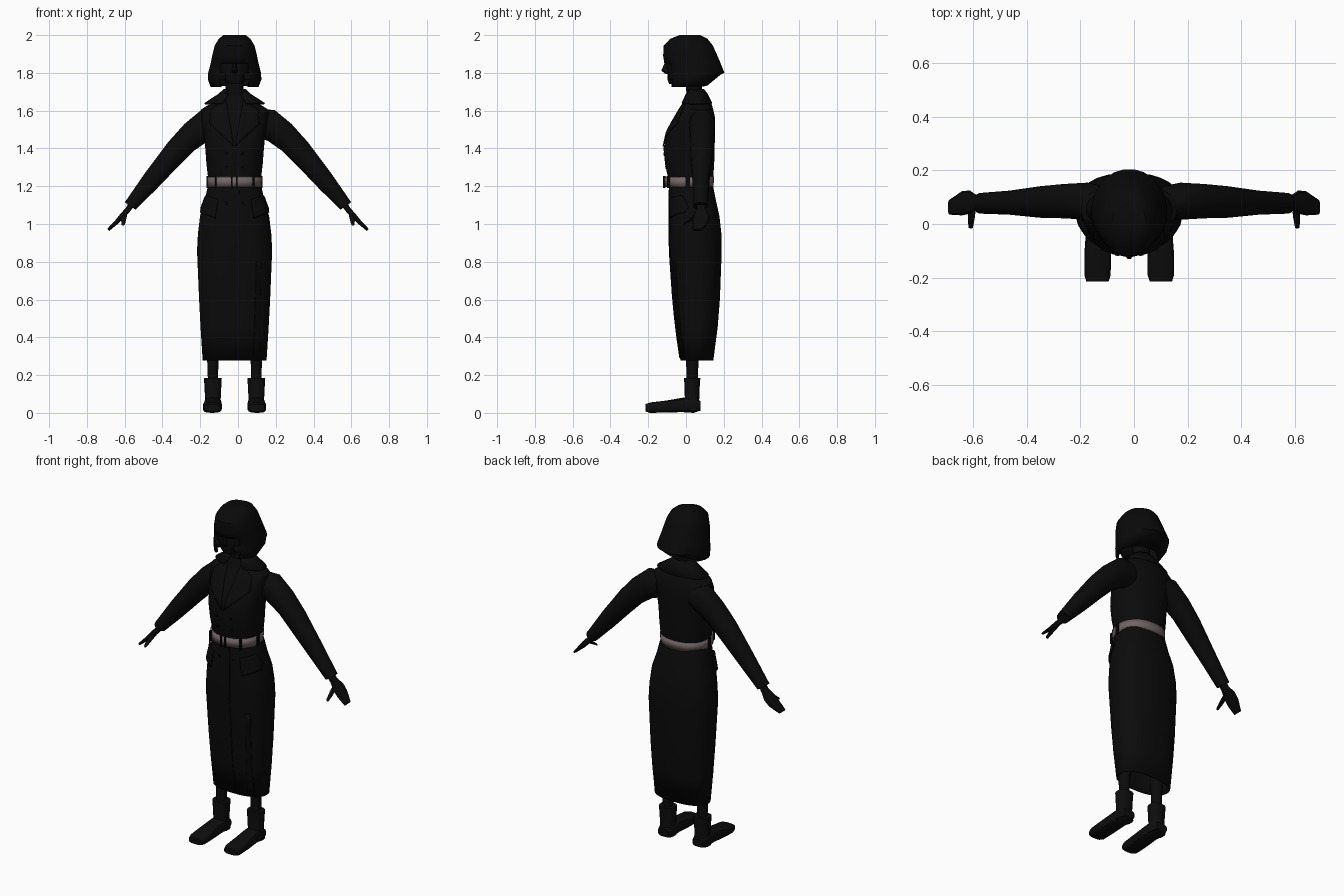
import bpy, bmesh, math
from mathutils import Vector
from mathutils.bvhtree import BVHTree

cube = bpy.data.objects.get("Cube")
if cube:
    bpy.data.objects.remove(cube)

CX = -0.018  # body centre line


def material(name, rgb):
    m = bpy.data.materials.new(name)
    m.use_nodes = True
    m.diffuse_color = (*rgb, 1)
    bsdf = m.node_tree.nodes["Principled BSDF"]
    bsdf.inputs["Base Color"].default_value = (*rgb, 1)
    bsdf.inputs["Roughness"].default_value = 0.9
    return m


COAT = material("coat_black", (0.0032, 0.0032, 0.0032))
HAIR = material("hair_black", (0.0028, 0.0028, 0.0028))
SKIN = material("dark_skin", (0.0036, 0.0034, 0.0034))
BOOT = material("boot_black", (0.004, 0.004, 0.004))
TRIM = material("trim_black", (0.002, 0.002, 0.002))
BELT = material("belt_taupe", (0.17, 0.13, 0.13))


def finish(name, bm, mat, thick=0, angle=35):
    """Turn a bmesh into a shaded object, optionally thickened."""
    mesh = bpy.data.meshes.new(name)
    bm.to_mesh(mesh)
    bm.free()
    mesh.materials.append(mat)
    ob = bpy.data.objects.new(name, mesh)
    bpy.context.collection.objects.link(ob)
    bpy.ops.object.select_all(action="DESELECT")
    ob.select_set(True)
    bpy.context.view_layer.objects.active = ob
    bpy.ops.object.shade_smooth_by_angle(angle=math.radians(angle))
    if thick:
        mod = ob.modifiers.new("thickness", "SOLIDIFY")
        mod.thickness = thick
        mod.offset = -1
    return ob


def loft(rings, n=20, p=2.0, caps=(True, True)):
    """Skin superellipse rings, each given as centre and two half axes."""
    bm = bmesh.new()
    loops = []
    for c, u, v in rings:
        loop = []
        for i in range(n):
            a = 2 * math.pi * (i + 0.5) / n
            k = [math.copysign(abs(t) ** (2 / p), t) for t in (math.cos(a), math.sin(a))]
            loop.append(bm.verts.new(c + u * k[0] + v * k[1]))
        loops.append(loop)
    for a, b in zip(loops, loops[1:]):
        for i in range(n):
            j = (i + 1) % n
            bm.faces.new((a[i], a[j], b[j], b[i]))
    for cap, loop in zip(caps, (loops[0], loops[-1])):
        if cap:
            bm.faces.new(loop)
    bmesh.ops.recalc_face_normals(bm, faces=bm.faces)
    return bm


def level(rows, cx=CX):
    """Horizontal rings from rows of height, front, back, half width."""
    return [(Vector((cx, (f + b) / 2, z)), Vector((w, 0, 0)), Vector((0, (b - f) / 2, 0)))
            for z, f, b, w in rows]


def limb(rows, s):
    """Rings from rows of upper x, z, lower x, z, front, back; s picks the side."""
    out = []
    for x1, z1, x2, z2, f, b in rows:
        top, low = Vector((s * x1, 0, z1)), Vector((s * x2, 0, z2))
        mid = (top + low) / 2
        mid.y = (f + b) / 2
        out.append((mid, (top - low) / 2, Vector((0, (b - f) / 2, 0))))
    return out


def surface(ob):
    return BVHTree.FromPolygons([v.co for v in ob.data.vertices],
                                [p.vertices[:] for p in ob.data.polygons])


def patch(name, tree, quad, mat, lift=0.007, s=1, n=8):
    """Plate laid on the front of a surface; corners are x, z pairs."""
    bm = bmesh.new()
    a, b, c, d = [Vector((q[0], 0, q[1])) for q in quad]
    grid = []
    for i in range(n + 1):
        row = []
        for j in range(n + 1):
            q = a.lerp(b, i / n).lerp(d.lerp(c, i / n), j / n)
            o = Vector((CX + s * q.x, -1, q.z))
            hit, nor = tree.ray_cast(o, Vector((0, 1, 0)))[:2]
            if hit is None:
                hit, nor = tree.find_nearest(Vector((o.x, 0, o.z)))[:2]
            row.append(bm.verts.new(hit + nor * lift))
        grid.append(row)
    for i in range(n):
        for j in range(n):
            f = bm.faces.new((grid[i][j], grid[i + 1][j], grid[i + 1][j + 1], grid[i][j + 1]))
            f.normal_update()
            if f.normal.y > 0:
                f.normal_flip()
    return finish(name, bm, mat, thick=0.006)


# Coat body and long skirt
torso = finish("coat_body", loft(level([
    (1.19, -.09, .14, .138), (1.25, -.097, .145, .142), (1.32, -.112, .15, .15),
    (1.40, -.12, .152, .156), (1.49, -.10, .155, .165), (1.56, -.06, .155, .18),
    (1.605, -.035, .145, .18), (1.64, -.012, .135, .125), (1.68, 0, .11, .07)]),
    n=28, p=2.3), COAT)
skirt = finish("coat_skirt", loft(level([
    (1.22, -.09, .14, .138), (1.12, -.09, .16, .16), (1.04, -.09, .178, .184),
    (.95, -.09, .188, .195), (.86, -.088, .19, .2), (.6, -.07, .18, .189),
    (.45, -.055, .168, .181), (.278, -.03, .145, .17)]),
    n=28, p=2.4, caps=(True, False)), COAT, thick=0.008)

# Collar, open at the throat
bm = loft(level([(1.715, .005, .095, .058), (1.69, -.005, .115, .085),
                 (1.64, -.03, .14, .162)]), n=24, caps=(False, False))
gap = [f for f in bm.faces if f.calc_center_median().y < 0.02
       and abs(f.calc_center_median().x - CX) < 0.045]
bmesh.ops.delete(bm, geom=gap, context="FACES")
finish("collar", bm, COAT, thick=0.008)

# Lapels, buttons, pocket flaps and front seam laid on the coat
chest, hips = surface(torso), surface(skirt)
for s, side in ((1, "left"), (-1, "right")):
    patch(side + "_lapel", chest, [(.045, 1.66), (.125, 1.6), (.13, 1.53), (.005, 1.41)], COAT, s=s)
    patch(side + "_pocket_flap", hips, [(.085, 1.13), (.145, 1.15), (.178, 1.06), (.1, 1.03)],
          COAT, lift=0.012, s=s)
    for i, (z, tree) in enumerate(((1.37, chest), (1.3, chest), (1.11, hips))):
        hit, nor = tree.ray_cast(Vector((CX + s * .045, -1, z)), Vector((0, 1, 0)))[:2]
        bm = bmesh.new()
        bmesh.ops.create_cone(bm, cap_ends=True, segments=12, radius1=.009, radius2=.008, depth=.01)
        bm.transform(nor.to_track_quat("Z", "Y").to_matrix().to_4x4())
        bmesh.ops.translate(bm, verts=bm.verts, vec=hit)
        finish(f"{side}_button_{i + 1}", bm, TRIM)
patch("front_overlap", hips, [(.02, 1.18), (.026, 1.18), (.026, .29), (.02, .29)], TRIM, lift=.004)
patch("skirt_slit", hips, [(.115, .8), (.14, .8), (.13, .285), (.1, .285)], TRIM, lift=.004)

# Belt with buckle bars and loops
finish("belt", loft(level([(1.195, -.112, .146, .144), (1.25, -.114, .15, .145)]),
                    n=28, p=2.3, caps=(False, False)), BELT, thick=0.01)
for i, (x, y, w, d) in enumerate(((-.014, -.115, .004, .006), (.012, -.115, .004, .006),
                                  (-.1, -.092, .005, .008), (.1, -.092, .005, .008),
                                  (-.142, .01, .006, .012), (.142, .01, .006, .012))):
    bm = bmesh.new()
    bmesh.ops.create_cube(bm, size=1)
    bmesh.ops.scale(bm, verts=bm.verts, vec=(2 * w, 2 * d, .064))
    bmesh.ops.translate(bm, verts=bm.verts, vec=(CX + x, y, 1.222))
    finish("buckle_bar" if i < 2 else "belt_loop", bm, TRIM)

# Sleeves, hands, legs and boots
for s, side in ((1, "left"), (-1, "right")):
    finish(side + "_sleeve", loft(limb([
        (.11, 1.61, .09, 1.46, .02, .14), (.195, 1.605, .155, 1.44, .015, .155),
        (.285, 1.53, .235, 1.385, .02, .15), (.37, 1.435, .315, 1.305, .022, .142),
        (.49, 1.275, .43, 1.185, .034, .125), (.6, 1.115, .542, 1.075, .038, .116)], s),
        n=16), COAT)
    finish(side + "_hand", loft(limb([
        (.57, 1.125, .545, 1.1, .055, .1), (.595, 1.085, .572, 1.065, .055, .105),
        (.622, 1.055, .6, 1.035, .038, .125), (.65, 1.02, .632, 1.003, .032, .122),
        (.693, .974, .682, .963, .035, .09)], s), n=10, p=2.8), SKIN)
    finish(side + "_thumb", loft([
        (Vector((s * x, y, z)), Vector((r, 0, 0)), Vector((0, r * .4, r)))
        for x, y, z, r in ((.6, .07, 1.05, .014), (.606, .025, 1.025, .014),
                           (.608, -.013, 1.0, .009))], n=8), SKIN)
    cx = CX + s * .115
    finish(side + "_leg", loft(level([(.14, .005, .06, .026), (.28, 0, .067, .031),
                                      (.6, -.01, .09, .05)], cx), n=14), SKIN)
    finish(side + "_boot_shaft", loft(level([
        (.012, -.01, .078, .046), (.07, -.006, .07, .042), (.13, -.008, .072, .045),
        (.185, -.01, .076, .048)], cx), n=14, p=2.6), BOOT)
    finish(side + "_boot_foot", loft([
        (Vector((cx + s * dx, y, (lo + hi) / 2)), Vector((w, 0, 0)), Vector((0, 0, (hi - lo) / 2)))
        for y, lo, hi, w, dx in ((.078, .012, .06, .036, 0), (.04, 0, .085, .046, 0),
                                 (-.02, .004, .08, .046, 0), (-.1, .002, .066, .05, .002),
                                 (-.19, 0, .055, .05, .003), (-.215, .008, .046, .042, .003))],
        n=14, p=3.2), BOOT)

# Neck and face
finish("neck", loft(level([(1.62, .005, .1, .055), (1.7, .002, .085, .048),
                           (1.79, -.01, .085, .05)]), n=14), SKIN)
finish("face", loft(level([(1.742, -.09, -.01, .035), (1.765, -.098, .04, .065),
                           (1.81, -.1, .08, .09), (1.87, -.104, .1, .1),
                           (1.93, -.09, .1, .085)]), n=18), SKIN)
finish("nose", loft(level([(1.795, -.11, -.08, .014), (1.812, -.133, -.08, .016),
                           (1.865, -.108, -.08, .008)]), n=8), SKIN)

# Bobbed hair: lower rim lifts towards the back, window cut for the face
bm = loft(level([(2.0, -.035, .075, .06), (1.98, -.085, .115, .085),
                 (1.945, -.12, .143, .106), (1.89, -.122, .168, .12),
                 (1.85, -.116, .185, .128), (1.8, -.106, .205, .141),
                 (1.765, -.102, .185, .143), (1.725, -.1, .115, .128)]),
          n=24, caps=(True, True))
for v in bm.verts:
    if v.co.z < 1.79 and v.co.y > .08:
        v.co.z += (v.co.y - .08) * .25
window = [f for f in bm.faces if f.calc_center_median().z < 1.85 and len(f.verts) == 4
          and f.calc_center_median().y < 0 and abs(f.calc_center_median().x - CX) < .07]
rim = [f for f in bm.faces if len(f.verts) > 4 and f.calc_center_median().z < 1.85]
bmesh.ops.delete(bm, geom=window + rim, context="FACES")
finish("bobbed_hair", bm, HAIR, thick=0.015)
